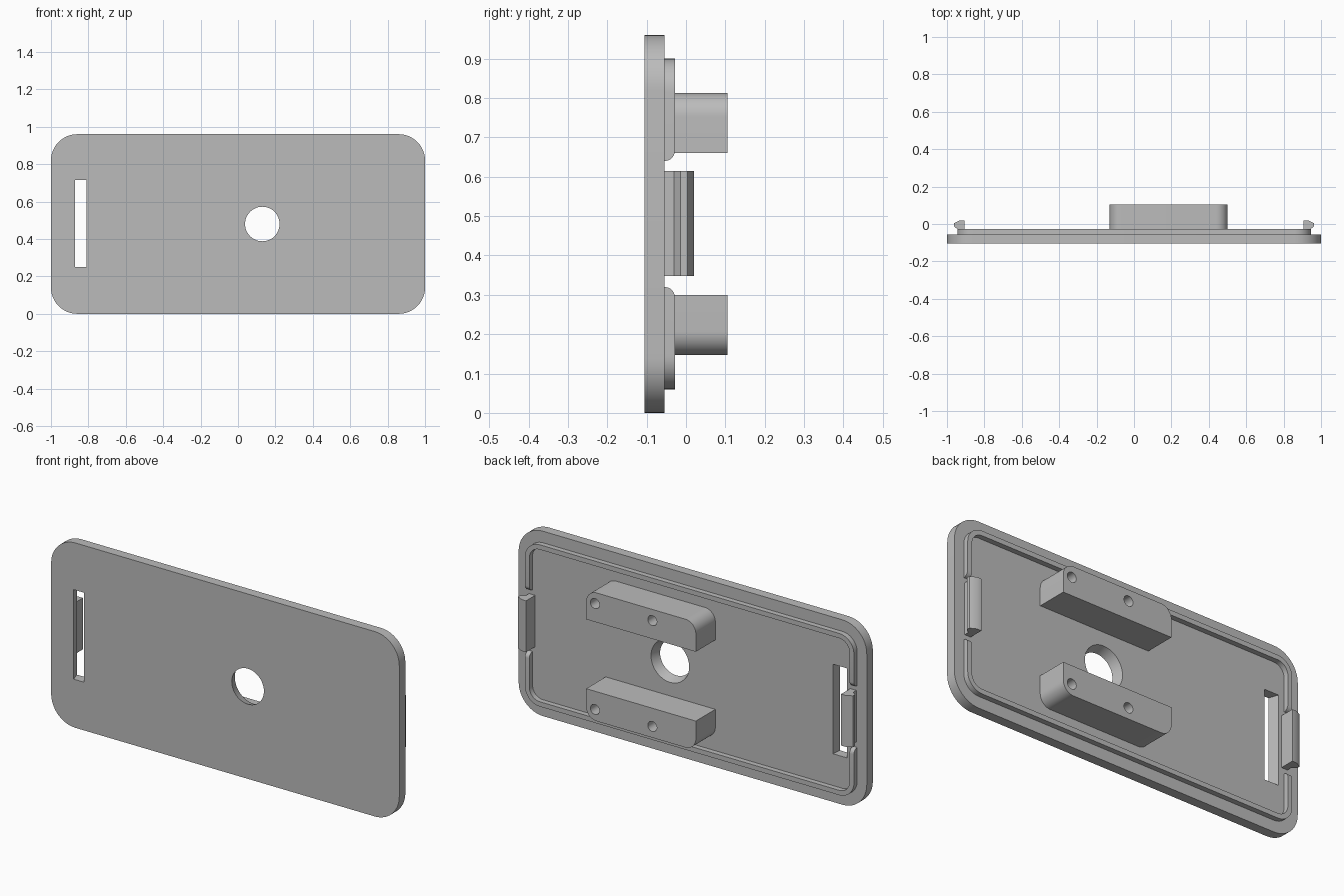
import bpy, bmesh, math

cube = bpy.data.objects.get("Cube")
if cube:
    bpy.data.objects.remove(cube, do_unlink=True)

grey = bpy.data.materials.new("light_grey_plastic")
grey.use_nodes = True
COLOUR = (0.5, 0.5, 0.5, 1)
grey.diffuse_color = COLOUR
grey.node_tree.nodes["Principled BSDF"].inputs["Base Color"].default_value = COLOUR

BACK = -0.055      # rear surface of the plate
FRONT = -0.105
RIM_TOP = -0.028
MID = 0.48         # half of the height


def loft(name, ring_a, ring_b):
    """Closed solid between two matching rings of points."""
    bm = bmesh.new()
    a = [bm.verts.new(p) for p in ring_a]
    b = [bm.verts.new(p) for p in ring_b]
    bm.faces.new(a)
    bm.faces.new(b)
    for i in range(len(a)):
        j = (i + 1) % len(a)
        bm.faces.new((a[i], a[j], b[j], b[i]))
    bmesh.ops.recalc_face_normals(bm, faces=bm.faces)
    mesh = bpy.data.meshes.new(name)
    bm.to_mesh(mesh)
    bm.free()
    mesh.materials.append(grey)
    obj = bpy.data.objects.new(name, mesh)
    bpy.context.collection.objects.link(obj)
    return obj


def rounded(x0, x1, z0, z1, radii):
    """Rectangle in x and z; radii start at upper right, anticlockwise."""
    corners = ((x1, z1, -1, -1), (x0, z1, 1, -1), (x0, z0, 1, 1), (x1, z0, -1, 1))
    pts = []
    for k, ((x, z, sx, sz), r) in enumerate(zip(corners, radii)):
        steps = 12 if r else 0
        for i in range(steps + 1):
            t = math.pi / 2 * (k + i / max(steps, 1))
            pts.append((x + sx * r + r * math.cos(t), z + sz * r + r * math.sin(t)))
    return pts


def circle(x, z, r, n=48):
    return [(x + r * math.cos(2 * math.pi * i / n),
             z + r * math.sin(2 * math.pi * i / n)) for i in range(n)]


def extrude_y(name, profile, y0, y1, profile_b=None):
    return loft(name, [(x, y0, z) for x, z in profile],
                [(x, y1, z) for x, z in profile_b or profile])


def cut(obj, cutters):
    for c in cutters:
        mod = obj.modifiers.new("cut", 'BOOLEAN')
        mod.operation = 'DIFFERENCE'
        mod.solver = 'EXACT'
        mod.object = c
    bpy.context.view_layer.update()
    evaluated = obj.evaluated_get(bpy.context.evaluated_depsgraph_get())
    mesh = bpy.data.meshes.new_from_object(evaluated)
    obj.modifiers.clear()
    obj.data = mesh
    for c in cutters:
        bpy.data.objects.remove(c, do_unlink=True)


# Cover plate with a flared round hole and a flared slot
plate = extrude_y("cover_plate", rounded(-1, 1, 0, 0.96, [0.14] * 4), FRONT, BACK)
hole = extrude_y("hole_cutter", circle(0.13, MID, 0.092), FRONT - 0.001, BACK + 0.001,
                 circle(0.13, MID, 0.11))
slot = extrude_y("slot_cutter", rounded(-0.87, -0.81, 0.25, 0.715, [0] * 4),
                 FRONT - 0.001, BACK + 0.001,
                 rounded(-0.888, -0.805, 0.25, 0.715, [0] * 4))
cut(plate, [hole, slot])

# Locating rim, open at both ends with rounded tips
rim = extrude_y("locating_rim", rounded(-0.945, 0.945, 0.06, 0.90, [0.085] * 4), BACK, RIM_TOP)
inside = extrude_y("inside_cutter", rounded(-0.92, 0.92, 0.085, 0.875, [0.06] * 4),
                   BACK - 0.01, RIM_TOP + 0.01)
r = RIM_TOP - BACK
half = 0.16 + r
arc = [(BACK + r * math.sin(t), half - r * math.cos(t))
       for t in (math.pi / 2 * i / 8 for i in range(9))]
side = [(BACK - 0.01, half - r)] + arc + [(RIM_TOP + 0.01, half)]
gap = [(y, MID + z) for y, z in side] + [(y, MID - z) for y, z in reversed(side)]
opening = loft("gap_cutter", [(-1.1, y, z) for y, z in gap], [(1.1, y, z) for y, z in gap])
cut(rim, [inside, opening])

# Snap clips with outward hooks at both ends
hook = [(0.905, BACK), (0.905, 0.02), (0.93, 0.02), (0.962, 0.004),
        (0.962, -0.014), (0.94, -0.03), (0.94, BACK)]
parts = [plate, rim]
for name, s in (("left_clip", 1), ("right_clip", -1)):
    parts.append(loft(name, [(s * x, y, 0.348) for x, y in hook],
                      [(s * x, y, 0.615) for x, y in hook]))

# Mounting blocks with rounded outer corners and two blind screw holes each
for name, s in (("upper_block", 1), ("lower_block", -1)):
    z0, z1 = sorted((MID + s * 0.18, MID + s * 0.333))
    radii = [0.06, 0.06, 0, 0] if s > 0 else [0, 0, 0.06, 0.06]
    block = extrude_y(name, rounded(-0.13, 0.5, z0, z1, radii), BACK, 0.105)
    cut(block, [extrude_y("screw_cutter", circle(x, MID + s * 0.275, 0.026, 24), 0.0, 0.12)
                for x in (0.45, 0.12)])
    parts.append(block)

# Smooth the curved walls and keep the edges sharp
bpy.ops.object.select_all(action='DESELECT')
for obj in parts:
    obj.select_set(True)
bpy.context.view_layer.objects.active = plate
bpy.ops.object.shade_smooth_by_angle(angle=math.radians(30))
